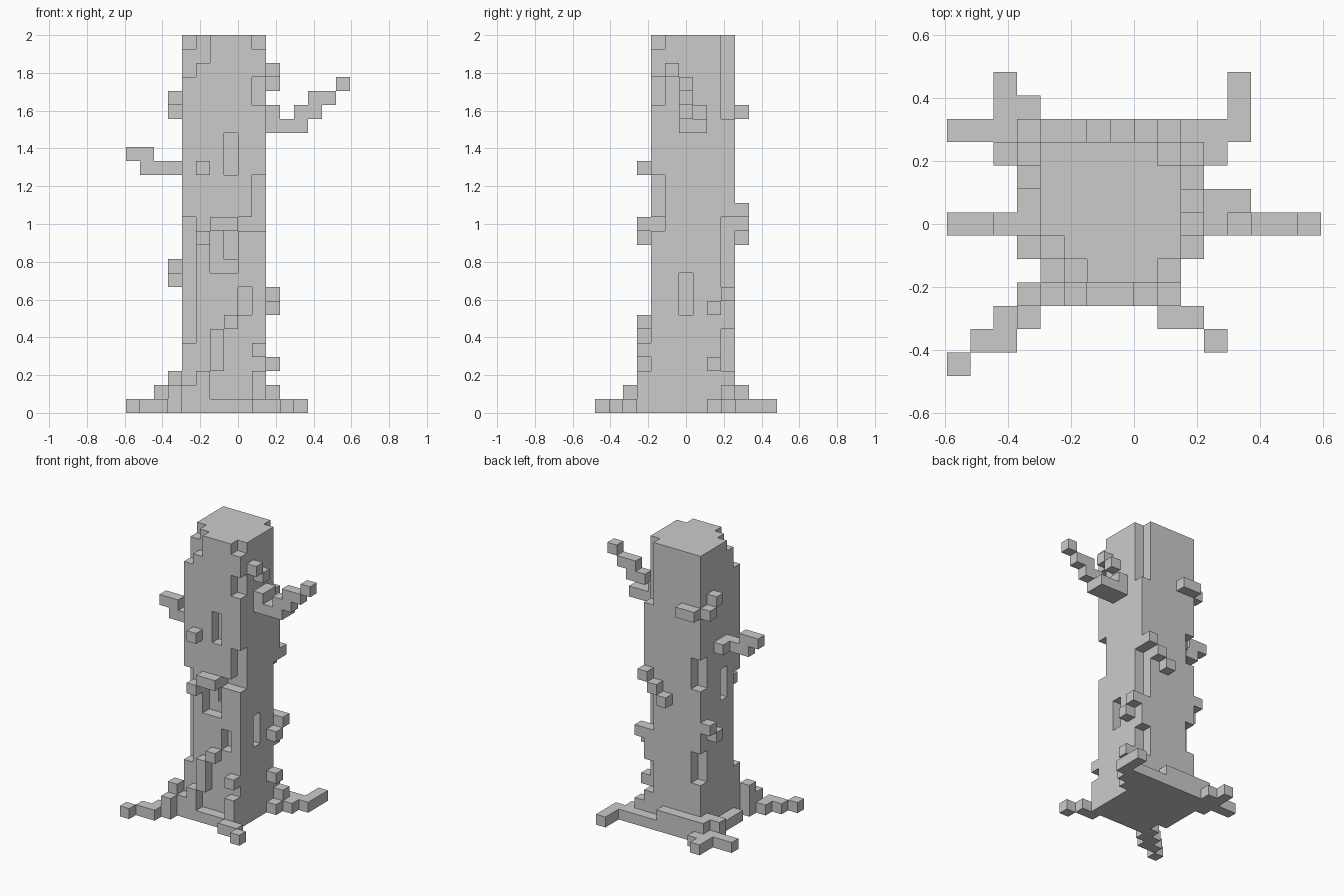
import bpy, bmesh
from mathutils import Vector

if "Cube" in bpy.data.objects:
    bpy.data.objects.remove(bpy.data.objects["Cube"])

S = 2 / 27            # edge of one cube
OFFSET_Y = 6.5        # centres the grid on y


def block(x, y, z):
    """Cells of a box; each argument is one index or an inclusive (first, last) pair."""
    r = [range(a, a + 1) if isinstance(a, int) else range(a[0], a[1] + 1) for a in (x, y, z)]
    return {(i, j, k) for i in r[0] for j in r[1] for k in r[2]}


def blocks(*boxes):
    return set().union(*(block(*b) for b in boxes))


# Trunk with chipped corners and bark slots
trunk = block((-4, 1), (4, 9), (0, 26)) - blocks(
    (-4, 4, (24, 26)), (-4, 5, 26), (-3, 4, (25, 26)), (1, 4, 26),   # top chips
    (1, 9, (21, 26)), (1, 9, (9, 13)), (1, 9, (3, 5)),               # back right corner
    (1, 4, (22, 23)), (1, 4, (13, 16)), (0, 4, 13),                  # front right corner
    (-4, 4, (5, 13)),                                                # front left corner
    (-4, 9, (14, 16)), (-4, 9, (5, 7)),                              # back left corner
    (-1, 4, (17, 19)), (0, 4, (7, 8)),                               # front slots
    (-2, 4, (10, 12)), (-1, 4, 10), (-1, (4, 5), (11, 12)),
    (1, 6, (7, 9)), (-4, 6, (12, 14)))                               # side slots

# Roots spreading from the foot
roots = blocks(
    (-8, 0, 0), ((-7, -6), 1, 0), (-6, 2, 0), (-5, 2, (0, 1)), (-5, 3, (0, 2)),
    (-4, 3, (0, 1)), (-3, 3, (0, 2)), ((-2, 0), 3, 0),
    (1, 3, (0, 2)), ((1, 2), 2, 0), (3, 1, 0),
    ((-5, -1), 10, (0, 1)), ((-8, 4), 10, 0), (4, (11, 12), 0),
    (2, (8, 9), 0), (3, 9, 0), (2, 9, 1),
    (-6, (11, 12), 0), (-5, 11, 0), ((-6, -5), 9, (0, 1)), (-5, (5, 8), 0))

# Branches
left_branch = blocks((-5, (6, 7), 17), ((-7, -6), 6, 17), ((-8, -7), 6, 18))
right_branch = blocks(
    (2, (6, 7), (20, 21)), ((3, 4), (6, 7), 20), ((4, 5), 6, 21),
    ((5, 6), 6, 22), (7, 6, 23))

# Knots and climbing growths on the bark
knots = blocks(
    (-3, 3, 17), (-3, 3, 12), ((-2, -1), 3, 13),
    (-1, 3, 6), (-2, 3, (3, 5)), (1, 3, 4),
    (2, 8, 3), (2, 8, 7), (2, 9, 8), (2, 5, 24), (2, 6, 23),
    (1, 10, 14), (0, 10, 13), (-1, 10, 12),
    ((-4, -3), 10, 21), (-5, 9, 21), (-5, 8, 22),
    (-5, 9, 10), (-5, 8, 9))

parts = {"trunk": trunk, "roots": roots, "left_branch": left_branch,
         "right_branch": right_branch, "bark_knots": knots}
solid = set().union(*parts.values())


def build(name, cells):
    """Skin the outer faces of the cells and merge flat regions."""
    bm = bmesh.new()
    for c in cells:
        for axis in range(3):
            for side in (0, 1):
                n = list(c)
                n[axis] += 1 if side else -1
                if tuple(n) in solid:
                    continue
                u, v = (axis + 1) % 3, (axis + 2) % 3
                ring = [(0, 0), (1, 0), (1, 1), (0, 1)]
                if not side:
                    ring.reverse()
                verts = []
                for a, b in ring:
                    p = list(c)
                    p[axis] += side
                    p[u] += a
                    p[v] += b
                    verts.append(bm.verts.new(Vector((p[0], p[1] - OFFSET_Y, p[2])) * S))
                bm.faces.new(verts)
    bmesh.ops.remove_doubles(bm, verts=bm.verts, dist=S * 0.01)
    bmesh.ops.dissolve_limit(bm, angle_limit=0.01, verts=bm.verts, edges=bm.edges)
    mesh = bpy.data.meshes.new(name)
    bm.to_mesh(mesh)
    bm.free()
    bpy.context.collection.objects.link(bpy.data.objects.new(name, mesh))


for part_name, part_cells in parts.items():
    build(part_name, part_cells)
